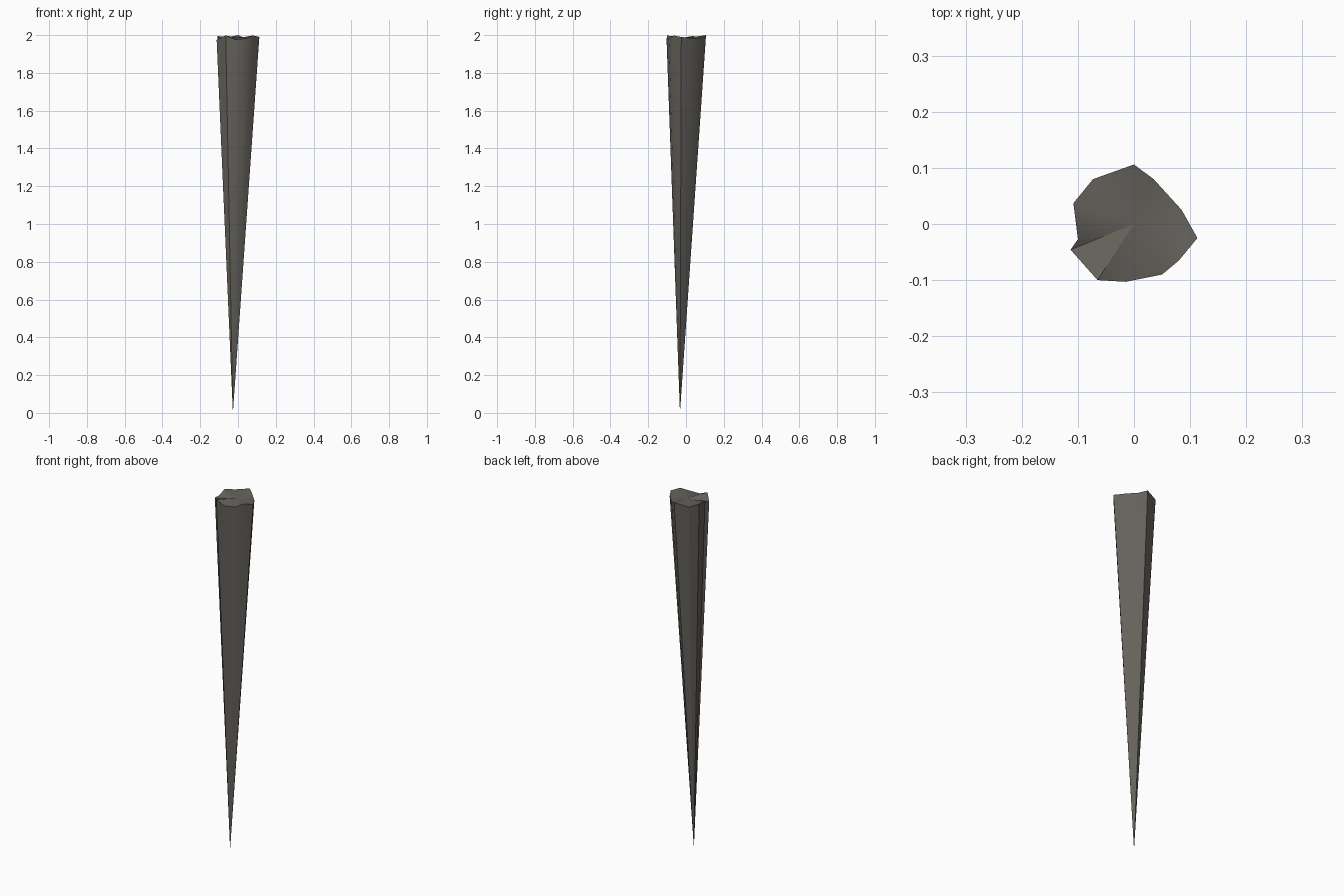
import bpy, bmesh

if "Cube" in bpy.data.objects:
    bpy.data.objects.remove(bpy.data.objects["Cube"])

# Irregular broken rim at the wide end (x, y, z), counter-clockwise
rim = [(0.113, -0.025, 1.99), (0.085, 0.025, 1.985), (0.035, 0.08, 1.985),
       (0.0, 0.106, 2.0), (-0.073, 0.08, 1.985), (-0.108, 0.037, 1.995),
       (-0.1, -0.027, 1.985), (-0.113, -0.046, 1.975), (-0.065, -0.1, 1.998),
       (-0.015, -0.103, 1.977), (0.05, -0.09, 1.983), (0.08, -0.065, 1.998)]

bm = bmesh.new()
ring = [bm.verts.new(p) for p in rim]
tip = bm.verts.new((-0.027, -0.032, 0.0))
center = bm.verts.new((0.0, 0.0, 1.985))

# Tapering sides and faceted broken cap
for a, b in zip(ring, ring[1:] + ring[:1]):
    bm.faces.new((b, a, tip))
    bm.faces.new((a, b, center))
bmesh.ops.recalc_face_normals(bm, faces=bm.faces)

mesh = bpy.data.meshes.new("stone_spike")
bm.to_mesh(mesh)
bm.free()
spike = bpy.data.objects.new("stone_spike", mesh)
bpy.context.collection.objects.link(spike)

# Dark stone colour
stone = bpy.data.materials.new("dark_stone")
stone.diffuse_color = (0.13, 0.12, 0.105, 1)
stone.use_nodes = True
stone.node_tree.nodes["Principled BSDF"].inputs["Base Color"].default_value = stone.diffuse_color
mesh.materials.append(stone)

# Smooth gentle bends, keep the hard ridges
bpy.context.view_layer.objects.active = spike
spike.select_set(True)
bpy.ops.object.shade_smooth_by_angle(angle=0.55)
